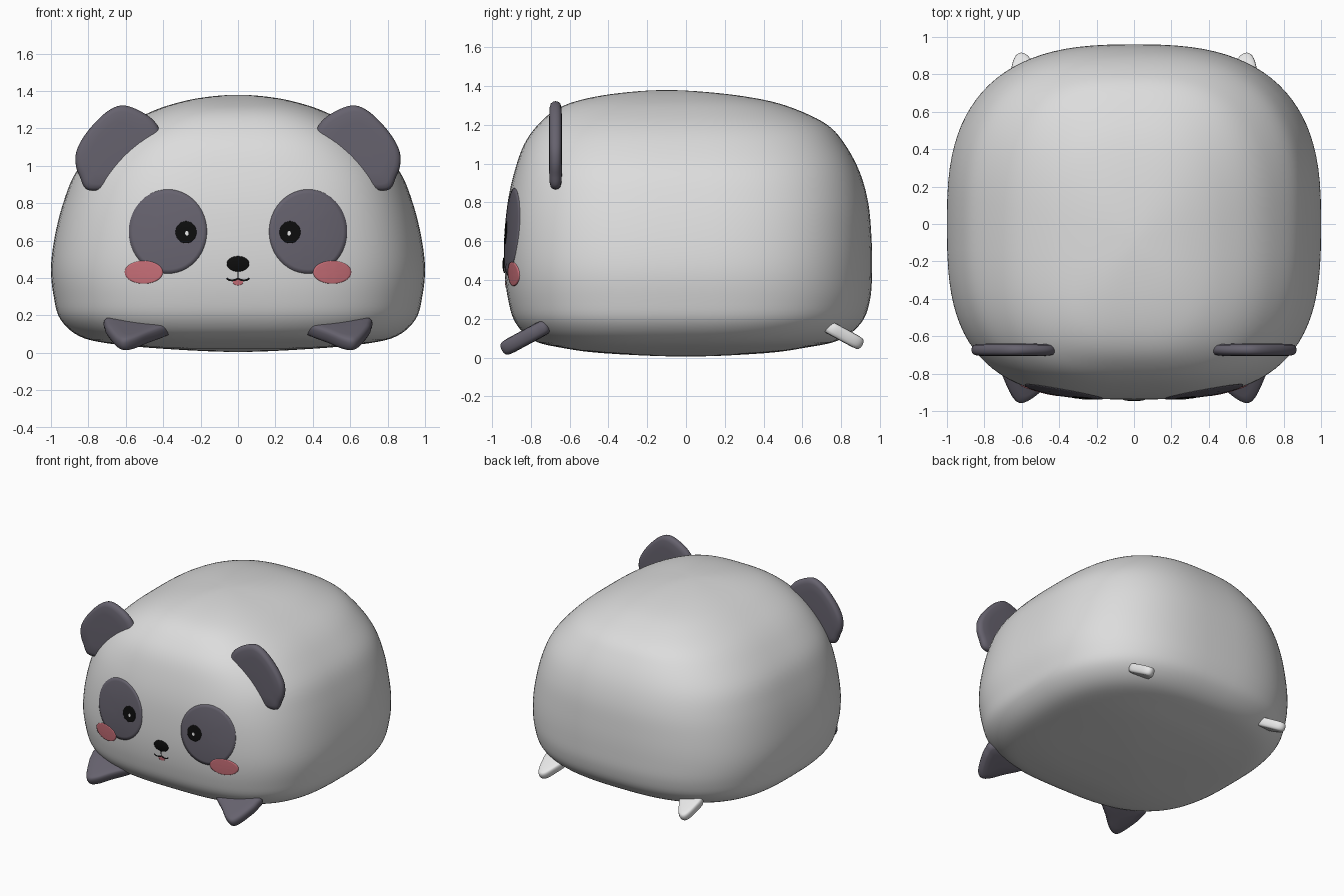
import bpy, bmesh, math
from mathutils import Vector
from mathutils.bvhtree import BVHTree

if "Cube" in bpy.data.objects:
    bpy.data.objects.remove(bpy.data.objects["Cube"])


def material(name, r, g, b):
    m = bpy.data.materials.new(name)
    m.diffuse_color = (r, g, b, 1)
    m.use_nodes = True
    m.node_tree.nodes["Principled BSDF"].inputs["Base Color"].default_value = m.diffuse_color
    return m


FUR = material("pale grey fur", 0.72, 0.72, 0.72)
WHITE = material("white", 0.92, 0.92, 0.92)
DARK = material("dark grey", 0.132, 0.122, 0.155)
BLACK = material("black", 0.004, 0.004, 0.004)
PINK = material("pink", 0.6, 0.165, 0.195)


def make(name, bm, mat, mirror=False):
    me = bpy.data.meshes.new(name)
    bm.to_mesh(me)
    bm.free()
    me.materials.append(mat)
    me.polygons.foreach_set("use_smooth", [True] * len(me.polygons))
    ob = bpy.data.objects.new(name, me)
    bpy.context.collection.objects.link(ob)
    if mirror:
        mod = ob.modifiers.new("mirror", 'MIRROR')
        mod.use_mirror_merge = False
    return ob


def spline(a, b, c, d, t):
    return [0.5 * (2 * q + (r - p) * t + (2 * p - 5 * q + 4 * r - s) * t * t
                   + (3 * q - p - 3 * r + s) * t ** 3) for p, q, r, s in zip(a, b, c, d)]


def bridge(bm, rings):
    for lo, hi in zip(rings, rings[1:]):
        n = len(lo)
        for i in range(n):
            j = (i + 1) % n
            bm.faces.new((lo[i], lo[j], hi[j], hi[i]))


# Body: stacked rounded-square sections (height, half width, front y, back y)
ROWS = [(0.005, 0, 0, 0), (0.022, 0.4, -0.42, 0.40), (0.05, 0.69, -0.64, 0.61),
        (0.09, 0.85, -0.79, 0.79), (0.18, 0.95, -0.88, 0.905), (0.30, 0.985, -0.918, 0.95),
        (0.45, 1.0, -0.936, 0.96), (0.62, 0.98, -0.936, 0.957), (0.80, 0.935, -0.92, 0.94),
        (0.96, 0.87, -0.885, 0.895), (1.10, 0.755, -0.835, 0.82), (1.20, 0.635, -0.765, 0.73),
        (1.28, 0.485, -0.67, 0.57), (1.33, 0.35, -0.54, 0.40), (1.365, 0.19, -0.34, 0.16),
        (1.38, 0, -0.1, -0.1)]


def flip(r):
    return (r[0], -r[1], r[3], r[2])


def section(bm, row, n=96):
    z, hx, yf, yb = row
    ring = []
    for i in range(n):
        a = 2 * math.pi * i / n
        c, s = math.cos(a), math.sin(a)
        e = 2 / (3.0 if s < 0 else 2.7)
        x = hx * math.copysign(abs(c) ** e, c)
        y = (yf + yb) / 2 + (yb - yf) / 2 * math.copysign(abs(s) ** e, s)
        ring.append(bm.verts.new((x, y, z)))
    return ring


bm = bmesh.new()
rows = [flip(ROWS[1])] + ROWS + [flip(ROWS[-2])]
rings = []
for k in range(len(ROWS) - 1):
    rings += [section(bm, spline(*rows[k:k + 4], t / 5)) for t in range(5)]
rings.append(section(bm, ROWS[-1]))
bridge(bm, rings)
bmesh.ops.remove_doubles(bm, verts=bm.verts, dist=1e-5)
bmesh.ops.recalc_face_normals(bm, faces=bm.faces)
tree = BVHTree.FromBMesh(bm)
make("body", bm, FUR)


# Soft flat pads for ears and feet: smooth outline, rounded rim
def pad(name, outline, place, half, mat):
    bm = bmesh.new()
    n = len(outline)
    pts = [spline(*[outline[(i + k) % n] for k in range(-1, 3)], t / 5)
           for i in range(n) for t in range(5)]
    cx = sum(p[0] for p in pts) / len(pts)
    cy = sum(p[1] for p in pts) / len(pts)
    prof = [(0.01, 1), (0.6, 1), (0.85, 0.93), (0.94, 0.75), (0.985, 0.42), (1, 0)]
    prof += [(s, -w) for s, w in reversed(prof[:-1])]
    rings = [[bm.verts.new(place(cx + (p[0] - cx) * s, cy + (p[1] - cy) * s, w * half))
              for p in pts] for s, w in prof]
    bridge(bm, rings)
    bm.faces.new(rings[0])
    bm.faces.new(rings[-1])
    bmesh.ops.recalc_face_normals(bm, faces=bm.faces)
    make(name, bm, mat, True)


pad("ears", [(0.43, 1.215), (0.50, 1.28), (0.61, 1.323), (0.70, 1.29), (0.80, 1.19),
             (0.86, 1.09), (0.868, 1.01), (0.845, 0.94), (0.80, 0.87), (0.66, 0.89),
             (0.5, 1.0), (0.41, 1.12)],
    lambda u, v, w: (u, -0.673 + w, v), 0.033, DARK)


def foot_plane(y0, z0, side):
    return lambda u, v, w: (u, side * (y0 + 0.88 * v + 0.475 * w), z0 - 0.475 * v + 0.88 * w)


pad("front_feet", [(0.355, 0.0), (0.38, 0.04), (0.47, 0.11), (0.55, 0.18), (0.61, 0.205),
                   (0.65, 0.17), (0.69, 0.08), (0.712, 0.0), (0.69, -0.07), (0.42, -0.07)],
    foot_plane(0.77, 0.135, -1), 0.04, DARK)
pad("back_feet", [(0.49, 0.0), (0.53, 0.09), (0.57, 0.155), (0.61, 0.17), (0.64, 0.14),
                  (0.66, 0.06), (0.665, -0.02), (0.6, -0.08), (0.51, -0.07)],
    foot_plane(0.76, 0.145, 1), 0.034, WHITE)


# Face details: thin plates draped on the front of the body
def drape(x, z, lift):
    hit = tree.ray_cast(Vector((x, -3, z)), Vector((0, 1, 0)))[0]
    return (x, hit.y - lift, z)


def finish_plate(name, bm, mat, mirror):
    bmesh.ops.recalc_face_normals(bm, faces=bm.faces)
    bm.normal_update()
    if sum(f.normal.y * f.calc_area() for f in bm.faces) > 0:
        bmesh.ops.reverse_faces(bm, faces=bm.faces)
    make(name, bm, mat, mirror)


def disc(name, x, z, rx, rz, lift, mat, mirror=True, dome=0.0, n=48):
    bm = bmesh.new()
    rings = []
    for s, sink in [(0.02, 0), (0.25, 0), (0.5, 0), (0.75, 0), (0.9, 0), (1, 0), (1, 1)]:
        h = -0.002 if sink else lift + dome * (1 - s * s)
        rings.append([bm.verts.new(drape(x + rx * s * math.cos(2 * math.pi * i / n),
                                         z + rz * s * math.sin(2 * math.pi * i / n), h))
                      for i in range(n)])
    bridge(bm, rings)
    bm.faces.new(rings[0])
    finish_plate(name, bm, mat, mirror)


def ribbon(name, pts, half, lift, mat, mirror):
    bm = bmesh.new()
    prev = None
    for i, p in enumerate(pts):
        a, b = Vector(pts[max(i - 1, 0)]), Vector(pts[min(i + 1, len(pts) - 1)])
        d = (b - a).normalized() * half
        pair = [bm.verts.new(drape(p[0] - d.y, p[1] + d.x, lift)),
                bm.verts.new(drape(p[0] + d.y, p[1] - d.x, lift))]
        if prev:
            bm.faces.new((prev[0], prev[1], pair[1], pair[0]))
        prev = pair
    finish_plate(name, bm, mat, mirror)


disc("eye_patches", 0.375, 0.649, 0.209, 0.225, 0.003, DARK)
disc("eyes", 0.278, 0.645, 0.056, 0.059, 0.006, BLACK)
disc("eye_glints", 0.273, 0.639, 0.010, 0.013, 0.009, WHITE, n=12)
disc("cheeks", 0.504, 0.431, 0.102, 0.061, 0.006, PINK)
disc("nose", 0, 0.476, 0.06, 0.041, 0.004, BLACK, False, dome=0.006)
disc("tongue", 0, 0.379, 0.028, 0.018, 0.003, PINK, False, n=24)
ribbon("mouth_line", [(0, 0.445), (0, 0.42), (0, 0.395)], 0.004, 0.005, BLACK, False)
ribbon("mouth_curves", [(0, 0.398), (0.012, 0.391), (0.03, 0.387), (0.048, 0.39), (0.061, 0.399)],
       0.005, 0.005, BLACK, True)
